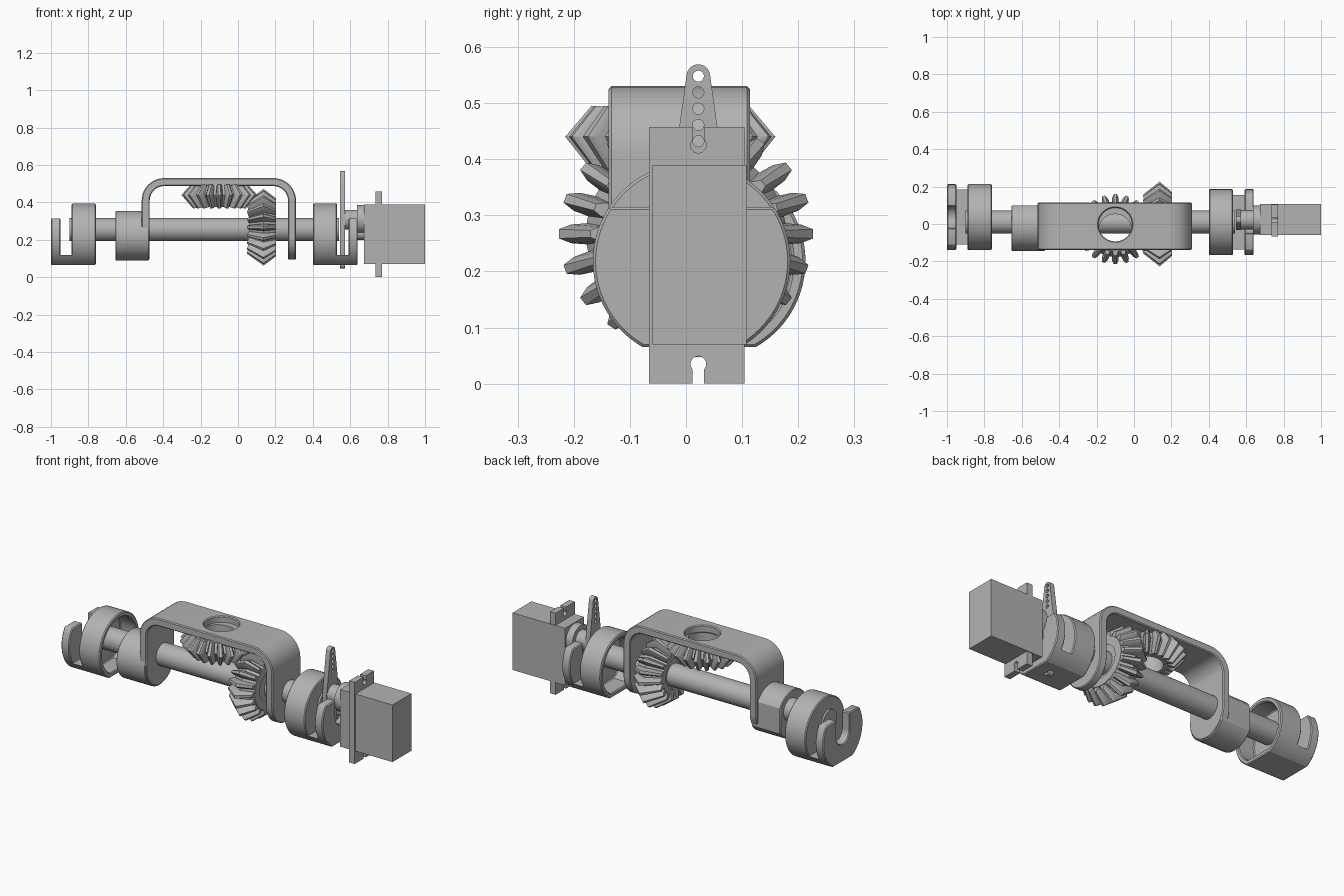
import bpy, bmesh
from math import sin, cos, asin, pi, radians
from mathutils import Vector, Matrix

cube = bpy.data.objects.get("Cube")
if cube:
    bpy.data.objects.remove(cube)

grey = bpy.data.materials.new("plain_grey")
grey.use_nodes = True
grey.diffuse_color = (0.45, 0.45, 0.45, 1)
grey.node_tree.nodes["Principled BSDF"].inputs["Base Color"].default_value = grey.diffuse_color


def make(name, bm):
    bmesh.ops.recalc_face_normals(bm, faces=bm.faces)
    me = bpy.data.meshes.new(name)
    bm.to_mesh(me)
    bm.free()
    me.materials.append(grey)
    ob = bpy.data.objects.new(name, me)
    bpy.context.collection.objects.link(ob)
    return ob


def prism(name, pts, axis, a, b):
    """Extrude a 2D outline along an axis from a to b."""
    place = {"x": lambda p, t: (t, p[0], p[1]),
             "y": lambda p, t: (p[0], t, p[1]),
             "z": lambda p, t: (p[0], p[1], t)}[axis]
    bm = bmesh.new()
    lo = [bm.verts.new(place(p, a)) for p in pts]
    hi = [bm.verts.new(place(p, b)) for p in pts]
    bm.faces.new(lo)
    bm.faces.new(hi)
    n = len(pts)
    for i in range(n):
        j = (i + 1) % n
        bm.faces.new((lo[i], lo[j], hi[j], hi[i]))
    return make(name, bm)


def arc(cx, cy, r, start=0, end=360, n=24):
    return [(cx + r * cos(radians(start + (end - start) * i / n)),
             cy + r * sin(radians(start + (end - start) * i / n))) for i in range(n + 1)]


def disc(name, cx, cy, r, axis, a, b, n=40):
    return prism(name, arc(cx, cy, r, n=n)[:-1], axis, a, b)


def rect(x0, x1, y0, y1):
    return [(x0, y0), (x1, y0), (x1, y1), (x0, y1)]


def segment(cy, cz, r, low, high, n=24):
    """Circle cut off flat below low and above high."""
    a0 = asin(max((low - cz) / r, -0.999))
    a1 = asin(min((high - cz) / r, 0.999))
    side = [(r * cos(a0 + (a1 - a0) * i / n), cz + r * sin(a0 + (a1 - a0) * i / n))
            for i in range(n + 1)]
    return [(cy + y, z) for y, z in side] + [(cy - y, z) for y, z in reversed(side)]


def bake(ob):
    graph = bpy.context.evaluated_depsgraph_get()
    me = bpy.data.meshes.new_from_object(ob.evaluated_get(graph))
    ob.modifiers.clear()
    ob.data = me


def combine(ob, tool, operation="DIFFERENCE"):
    mod = ob.modifiers.new("cut", "BOOLEAN")
    mod.operation, mod.object, mod.solver = operation, tool, "EXACT"
    bake(ob)
    bpy.data.objects.remove(tool)


def finish(ob, bevel=0):
    if bevel:
        mod = ob.modifiers.new("edge", "BEVEL")
        mod.width, mod.segments, mod.limit_method = bevel, 1, "ANGLE"
        mod.angle_limit = radians(40)
        bake(ob)
    ob.data.shade_smooth()
    ob.data.set_sharp_from_angle(angle=radians(30))


SHAFT_Y, SHAFT_Z = 0.01, 0.255
finish(disc("drive_shaft", SHAFT_Y, SHAFT_Z, 0.062, "x", -0.9, 0.54))


# End couplings: open cup, lower bridge and slotted plate
def coupling(side, cy, mouth, floor, plate_in, plate_out):
    cz, r, low = 0.218, 0.176, 0.065
    s = 1 if floor > mouth else -1
    cup = prism(side + "_cup", segment(cy, cz, r, low, 1), "x", mouth, floor)
    combine(cup, prism("bore", segment(cy, cz, r - 0.025, low + 0.025, 1), "x",
                       mouth - s * 0.05, floor - s * 0.03))
    finish(cup, 0.005)
    finish(prism(side + "_bridge", segment(cy, cz, r, low, 0.12), "x",
                 floor - s * 0.01, plate_in + s * 0.01))
    plate = prism(side + "_slotted_plate", segment(cy, cz, r, low, 0.315), "x",
                  plate_in, plate_out)
    slot = arc(cy, 0.22, 0.058, 180, 360) + [(cy + 0.058, 0.5), (cy - 0.058, 0.5)]
    combine(plate, prism("slot", slot, "x", plate_in - s * 0.03, plate_out + s * 0.03))
    finish(plate, 0.005)


coupling("right", 0.037, -0.76, -0.89, -0.95, -1.0)
coupling("left", 0.01, 0.40, 0.53, 0.59, 0.64)

# Bracket: rounded bridge with half-round feet and a hole on top
BY, BW = -0.012, 0.126
outer = arc(0.19, 0.41, 0.12, 0, 90, 10) + arc(-0.395, 0.41, 0.12, 90, 180, 10)
inner = arc(0.19, 0.41, 0.077, 0, 90, 10) + arc(-0.395, 0.41, 0.077, 90, 180, 10)
outline = ([(0.31, 0.05)] + outer + [(-0.515, 0.05), (-0.472, 0.05)]
           + inner[::-1] + [(0.267, 0.05)])
bracket = prism("bracket", outline, "y", BY - 0.2, BY + 0.2)
feet = arc(BY, 0.22, BW, 180, 360) + [(BY + BW, 0.7), (BY - BW, 0.7)]
combine(bracket, prism("feet", feet, "x", -0.7, 0.5), "INTERSECT")
combine(bracket, disc("hole", -0.1, -0.003, 0.09, "z", 0.4, 0.7))
finish(bracket, 0.005)

boss = disc("bracket_boss", BY, 0.222, 0.1325, "x", -0.655, -0.475, 48)
combine(boss, prism("flat", rect(0.1, 0.3, 0, 0.6), "x", -0.8, -0.3))
finish(boss, 0.004)


# Bevel gears: hollow body turned around local z plus wedge teeth
def gear(name, matrix, teeth=20, steps=60):
    bm = bmesh.new()
    body = [(-0.055, 0.085), (-0.055, 0.125), (0, 0.155), (0.065, 0.105), (0.065, 0.085)]
    rings = [[bm.verts.new((r * cos(2 * pi * i / steps), r * sin(2 * pi * i / steps), h))
              for h, r in body] for i in range(steps)]
    for i in range(steps):
        a, b = rings[i], rings[(i + 1) % steps]
        for k in range(len(body)):
            m = (k + 1) % len(body)
            bm.faces.new((a[k], a[m], b[m], b[k]))
    # radius, height and half-angle factor from root to tip
    levels = [([(-0.052, 0.11), (0, 0.145), (0.062, 0.092)], 0.13),
              ([(-0.054, 0.135), (0, 0.178), (0.068, 0.122)], 0.09),
              ([(-0.055, 0.148), (0, 0.197), (0.072, 0.137)], 0.04)]
    for t in range(teeth):
        turn = Matrix.Rotation(2 * pi * t / teeth, 3, "Z")
        grid = [[[bm.verts.new(turn @ Vector((r, s * r * w, h))) for s in (-1, 1)]
                 for h, r in row] for row, w in levels]
        for lo, hi in zip(grid, grid[1:]):
            for k in (0, 1):
                for s in (0, 1):
                    bm.faces.new((lo[k][s], lo[k + 1][s], hi[k + 1][s], hi[k][s]))
            for k in (0, 2):
                bm.faces.new((lo[k][0], lo[k][1], hi[k][1], hi[k][0]))
        for row in (grid[0], grid[-1]):
            for k in (0, 1):
                bm.faces.new((row[k][0], row[k][1], row[k + 1][1], row[k + 1][0]))
    bm.transform(matrix)
    finish(make(name, bm))


gear("crown_gear", Matrix.Translation((-0.1, -0.028, 0.44))
     @ Matrix.Diagonal((1.03, 0.95, 1, 1)) @ Matrix.Rotation(pi, 4, "X"))
gear("shaft_gear", Matrix.Translation((0.137, 0, 0.267))
     @ Matrix.Diagonal((1.22, 1.15, 1.04, 1)) @ Matrix.Rotation(-pi / 2, 4, "Y"))
hub = disc("shaft_gear_hub", 0, 0.262, 0.11, "x", 0.07, 0.2)
finish(hub)

# Motor: body, mounting flange with keyholes, gearbox and hub
MY, MZ = 0.022, 0.308
finish(prism("motor_body", rect(-0.06, 0.108, 0.07, 0.39), "x", 0.675, 1.0))
flange = prism("motor_flange", rect(-0.066, 0.104, 0.0, 0.457), "x", 0.735, 0.77)
for end, hole_z in ((-0.05, 0.035), (0.5, 0.425)):
    low, high = sorted((end, hole_z))
    combine(flange, disc("round_hole", MY, hole_z, 0.014, "x", 0.7, 0.8, 20))
    combine(flange, prism("slot", rect(MY - 0.01, MY + 0.01, low, high), "x", 0.7, 0.8))
finish(flange)
finish(disc("motor_gearbox", MY, MZ, 0.078, "x", 0.635, 0.68))
finish(disc("motor_output", MY, MZ, 0.052, "x", 0.56, 0.65))
finish(disc("motor_idler", MY, 0.235, 0.035, "x", 0.617, 0.68))

# Double-ended motor arm with a row of holes on each half
tip = 0.24
shape = ([(MY + 0.055, MZ)] + arc(MY, MZ + tip, 0.021, 8, 172, 14)
         + [(MY - 0.055, MZ)] + arc(MY, MZ - tip, 0.021, 188, 352, 14))
arm = prism("motor_arm", shape, "x", 0.545, 0.572)
for i in range(5):
    for s in (-1, 1):
        combine(arm, disc("arm_hole", MY, MZ + s * (tip - 0.029 * i), 0.01, "x", 0.5, 0.6, 16))
finish(arm)
